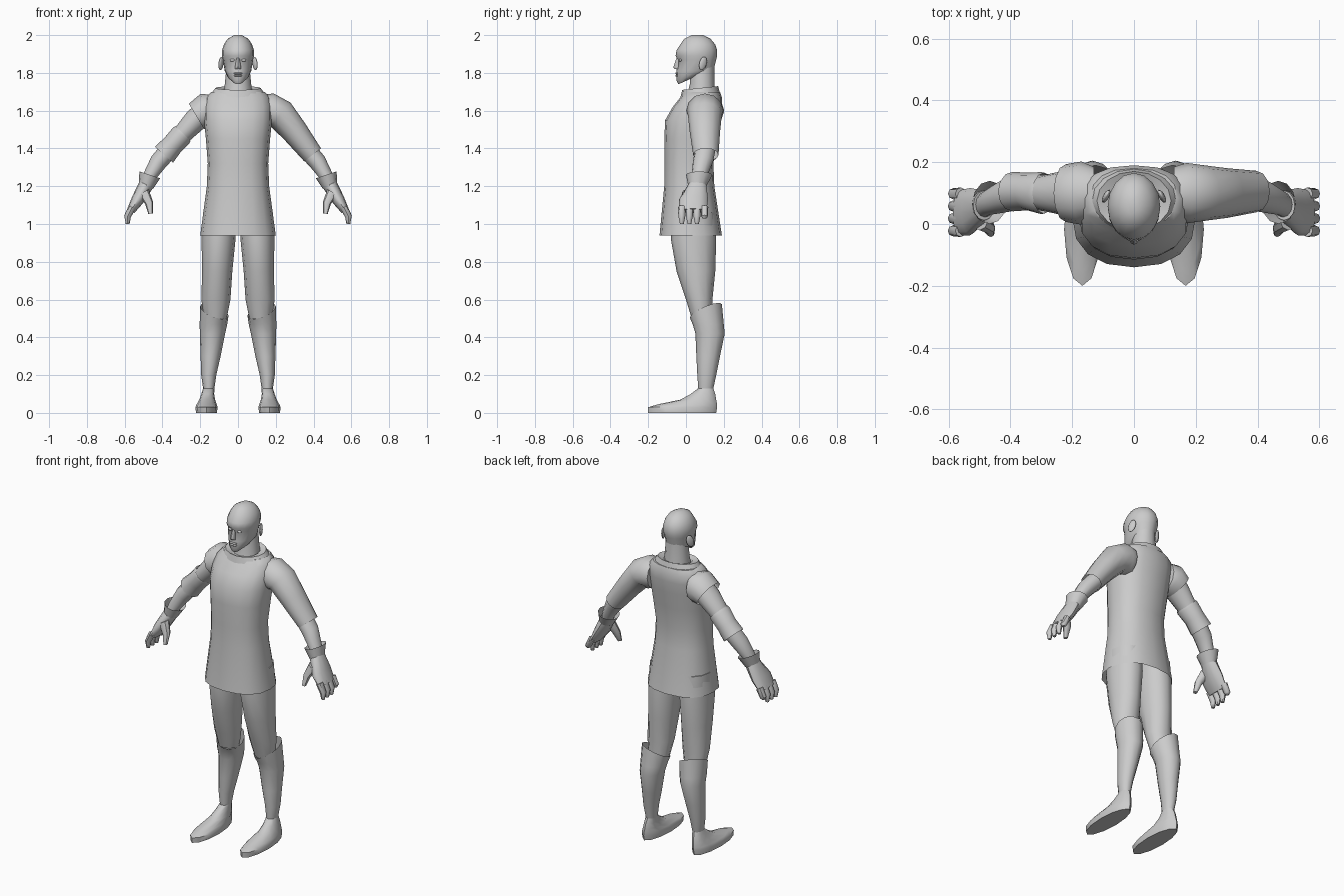
import bpy
import bmesh
from math import cos, sin, tau, atan2, radians
from mathutils import Vector

default_cube = bpy.data.objects.get("Cube")
if default_cube:
    bpy.data.objects.remove(default_cube)

grey = bpy.data.materials.new("plain_grey")
grey.use_nodes = True
grey.diffuse_color = (.6, .6, .6, 1)
grey.node_tree.nodes["Principled BSDF"].inputs["Base Color"].default_value = grey.diffuse_color
parts = []


def finish(bm, name):
    bmesh.ops.recalc_face_normals(bm, faces=bm.faces)
    mesh = bpy.data.meshes.new(name)
    bm.to_mesh(mesh)
    bm.free()
    mesh.materials.append(grey)
    part = bpy.data.objects.new(name, mesh)
    bpy.context.collection.objects.link(part)
    parts.append(part)
    return part


def squared(value, power):
    return abs(value) ** power * (1 if value > 0 else -1)


def ellipse(centre, across, deep, sides, power):
    """Points of a cross-section spanned by two half axes."""
    for step in range(sides):
        angle = tau * step / sides
        yield centre + across * squared(cos(angle), power) + deep * squared(sin(angle), power)


def loft(name, sections, sides=12, mirror=1, closed_start=True, closed_end=True, power=1):
    """Skin a list of (centre, half axis across, half axis deep)."""
    bm = bmesh.new()
    loops = []
    for centre, across, deep in sections:
        points = ellipse(Vector(centre), Vector(across), Vector(deep), sides, power)
        loops.append([bm.verts.new((p.x * mirror, p.y, p.z)) for p in points])
    for low, high in zip(loops, loops[1:]):
        for near in range(sides):
            far = (near + 1) % sides
            bm.faces.new((low[near], low[far], high[far], high[near]))
    if closed_start:
        bm.faces.new(loops[0])
    if closed_end:
        bm.faces.new(loops[-1])
    return finish(bm, name)


def stack(name, rows, **options):
    """Level sections from (x, z, half width, front y, back y, rise to back, rise outward)."""
    sections = []
    for x, z, width, front, back, *rises in rows:
        lean, slope = rises if rises else (0, 0)
        sections.append(((x, (front + back) / 2, z), (width, 0, slope),
                         (0, (back - front) / 2, lean)))
    return loft(name, sections, **options)


def limb(name, rows, start_depth, end_depth, **options):
    """Sections square to a path of (x, y, z, half width); depth is a ratio of width."""
    sections = []
    last = len(rows) - 1
    for index, (x, y, z, width) in enumerate(rows):
        before, after = rows[max(index - 1, 0)], rows[min(index + 1, last)]
        tilt = atan2(after[0] - before[0], before[2] - after[2])
        depth = width * (start_depth + (end_depth - start_depth) * index / last)
        sections.append(((x, y, z), (width * cos(tilt), 0, width * sin(tilt)), (0, depth, 0)))
    return loft(name, sections, **options)


def blob(name, centre, size):
    bm = bmesh.new()
    bmesh.ops.create_uvsphere(bm, u_segments=10, v_segments=6, radius=1)
    part = finish(bm, name)
    part.location, part.scale = centre, size
    return part


# Tunic with flared skirt and collar
stack("tunic", [
    (0, .94, .2, -.14, .19), (0, 1.2, .165, -.115, .15), (0, 1.32, .16, -.115, .145),
    (0, 1.45, .17, -.115, .165), (0, 1.55, .18, -.11, .18), (0, 1.62, .18, -.07, .19),
    (0, 1.67, .17, -.03, .19), (0, 1.7, .14, -.01, .18)],
    sides=16, closed_start=False, power=.85)
stack("collar", [
    (0, 1.68, .15, -.03, .18, .01, 0), (0, 1.72, .12, -.02, .17, .01, 0),
    (0, 1.71, .08, 0, .15, .01, 0)],
    sides=16, closed_start=False, closed_end=False)

# Neck and head
stack("neck", [(0, 1.66, .08, 0, .16), (0, 1.74, .07, .02, .15), (0, 1.84, .06, .02, .15)])
head = stack("head", [
    (0, 1.76, .03, -.04, .05, .02, 0), (0, 1.78, .055, -.05, .1, .02, 0),
    (0, 1.81, .07, -.05, .145), (0, 1.87, .08, -.045, .16), (0, 1.89, .085, -.055, .165),
    (0, 1.92, .085, -.05, .165), (0, 1.95, .075, -.03, .155), (0, 1.98, .055, -.01, .13),
    (0, 2, .02, .03, .09)], sides=16)
# Press the eye sockets in
for vert in head.data.vertices:
    if 1.86 < vert.co.z < 1.88 and vert.co.y < 0 and .02 < abs(vert.co.x) < .05:
        vert.co.y += .01
stack("nose", [
    (0, 1.82, .015, -.06, -.03), (0, 1.83, .016, -.067, -.03),
    (0, 1.88, .008, -.05, -.03)], sides=8)
for lip, height in (("upper_lip", 1.797), ("lower_lip", 1.786)):
    blob(lip, (0, -.047, height), (.025, .01, .006))

for word, side in (("left", 1), ("right", -1)):
    blob(word + "_eye", (side * .03, -.03, 1.867), (.014, .008, .008))
    ear = blob(word + "_ear", (side * .09, .09, 1.85), (.01, .022, .037))
    ear.rotation_euler = radians(-18), 0, radians(side * 28)

    # Thigh, boot with a peaked cuff, pointed foot
    stack(word + "_thigh", [
        (.1, 1.06, .085, -.07, .15), (.103, .92, .09, -.08, .16), (.11, .75, .08, -.05, .155),
        (.117, .6, .077, 0, .14), (.12, .5, .06, .03, .14)], mirror=side)
    stack(word + "_boot", [
        (.125, .54, .075, .02, .19, .035, .025), (.13, .47, .073, .035, .2),
        (.135, .42, .067, .05, .205), (.145, .3, .053, .055, .18), (.155, .2, .04, .06, .16),
        (.155, .13, .03, .065, .145)],
        mirror=side, closed_start=False)
    stack(word + "_foot", [
        (.155, .13, .03, .065, .145), (.16, .1, .034, .025, .155), (.163, .07, .042, -.03, .16),
        (.166, .045, .053, -.15, .165), (.167, .03, .059, -.2, .165), (.167, 0, .055, -.2, .16)],
        mirror=side)

    # Forearm, flared glove cuff and hand
    limb(word + "_forearm", [
        (.35, .105, 1.41, .05), (.42, .09, 1.33, .047), (.47, .07, 1.25, .035),
        (.485, .06, 1.2, .033)], 1.1, 1.2, mirror=side)
    limb(word + "_glove_cuff", [(.467, .07, 1.26, .058), (.487, .06, 1.2, .04)],
         1.2, 1.2, mirror=side, closed_start=False, closed_end=False)
    limb(word + "_palm", [
        (.485, .06, 1.21, .04), (.53, .04, 1.13, .034), (.567, .036, 1.07, .022)],
        1.2, 3.3, mirror=side)
    for index, finger in enumerate(("index", "middle", "ring", "little")):
        across = .04 * index - .022
        tip = .03 if finger == "little" else 0
        limb(f"{word}_{finger}_finger", [
            (.56, across, 1.09, .02), (.585, across, 1.04, .018),
            (.584, across, 1 + tip, .01)], 1, 1, sides=8, mirror=side)
    limb(word + "_thumb", [
        (.5, .01, 1.17, .03), (.47, -.01, 1.11, .022), (.463, -.03, 1.055, .012)],
        1, 1, sides=8, mirror=side)

# Long left sleeve
shoulder = [(.13, .1, 1.6, .085), (.17, .1, 1.6, .093)]
limb("left_long_sleeve", shoulder + [
    (.225, .1, 1.58, .082), (.3, .1, 1.49, .07), (.395, .105, 1.366, .056)],
    1, 1.2, closed_end=False)

# Short right sleeve, upper arm and elbow guard
limb("right_cap_sleeve", shoulder + [(.22, .1, 1.57, .078)],
     1, 1.2, mirror=-1, closed_end=False)
limb("right_upper_arm", [
    (.17, .1, 1.6, .06), (.225, .1, 1.55, .062), (.29, .1, 1.48, .052), (.36, .105, 1.4, .048)],
    1.2, 1.1, mirror=-1)
limb("right_elbow_guard", [
    (.29, .1, 1.48, .055), (.3, .1, 1.47, .06), (.345, .105, 1.42, .057),
    (.392, .105, 1.367, .064)],
    1.2, 1, mirror=-1, closed_start=False, closed_end=False)

# Smooth shading with crisp rims
for part in parts:
    part.select_set(True)
bpy.context.view_layer.objects.active = head
bpy.ops.object.shade_smooth_by_angle(angle=radians(45))
